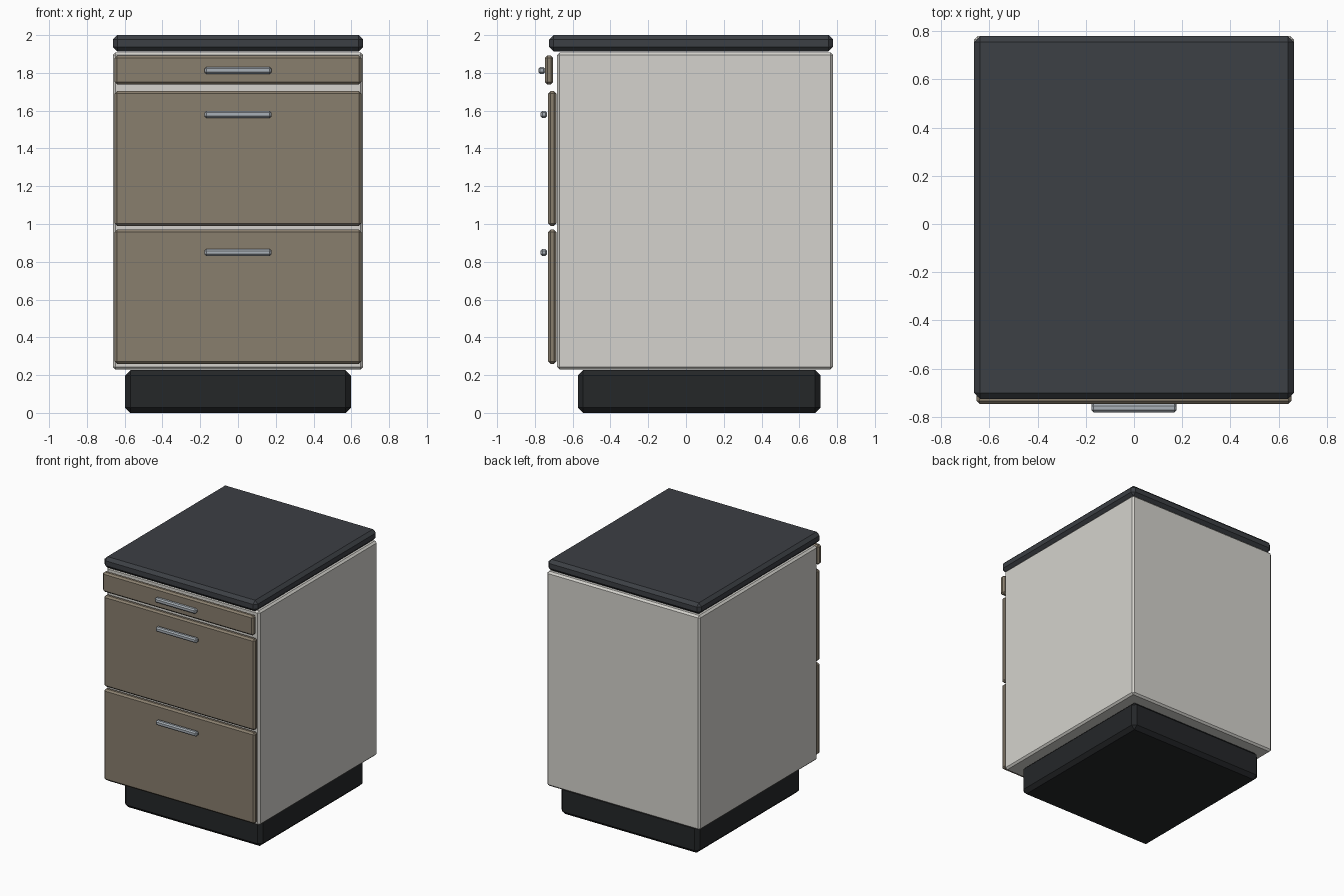
import bpy

if "Cube" in bpy.data.objects:
    bpy.data.objects.remove(bpy.data.objects["Cube"])


def material(name, rgb):
    m = bpy.data.materials.new(name)
    m.diffuse_color = (*rgb, 1)
    m.use_nodes = True
    m.node_tree.nodes["Principled BSDF"].inputs["Base Color"].default_value = m.diffuse_color
    return m


def box(name, x, y, z, bevel, mat):
    """Chamfered box, symmetric in x, from half width and y / z ranges."""
    bpy.ops.mesh.primitive_cube_add(
        size=1, location=(0, (y[0] + y[1]) / 2, (z[0] + z[1]) / 2))
    ob = bpy.context.object
    ob.name = name
    ob.scale = (2 * x, y[1] - y[0], z[1] - z[0])
    bpy.ops.object.transform_apply(location=False, rotation=False, scale=True)
    mod = ob.modifiers.new("chamfer", 'BEVEL')
    mod.width = bevel
    mod.segments = 1
    ob.data.materials.append(mat)
    return ob


pale = material("pale_panel", (0.66, 0.65, 0.61))
dark = material("dark_top", (0.045, 0.05, 0.058))
black = material("black_base", (0.018, 0.02, 0.022))
brown = material("brown_front", (0.25, 0.21, 0.155))
steel = material("steel", (0.40, 0.44, 0.48))

# Base, carcass and worktop
box("plinth", 0.598, (-0.573, 0.712), (0, 0.226), 0.028, black)
box("cabinet_body", 0.663, (-0.683, 0.779), (0.23, 1.908), 0.014, pale)
box("worktop", 0.663, (-0.725, 0.779), (1.914, 2.0), 0.024, dark)

# Drawers: name, front face y, z range, handle height
drawers = [("top", -0.747, (1.738, 1.892), 1.813),
           ("middle", -0.73, (0.99, 1.703), 1.58),
           ("bottom", -0.73, (0.259, 0.971), 0.849)]
for name, y, z, hz in drawers:
    box(name + "_drawer_front", 0.653, (y, y + 0.044), z, 0.013, brown)
    hy = y - 0.017 if name == "top" else y - 0.023
    # Pull bar in front of the drawer
    box(name + "_handle", 0.177, (hy - 0.017, hy + 0.018),
        (hz - 0.018, hz + 0.018), 0.009, steel)
